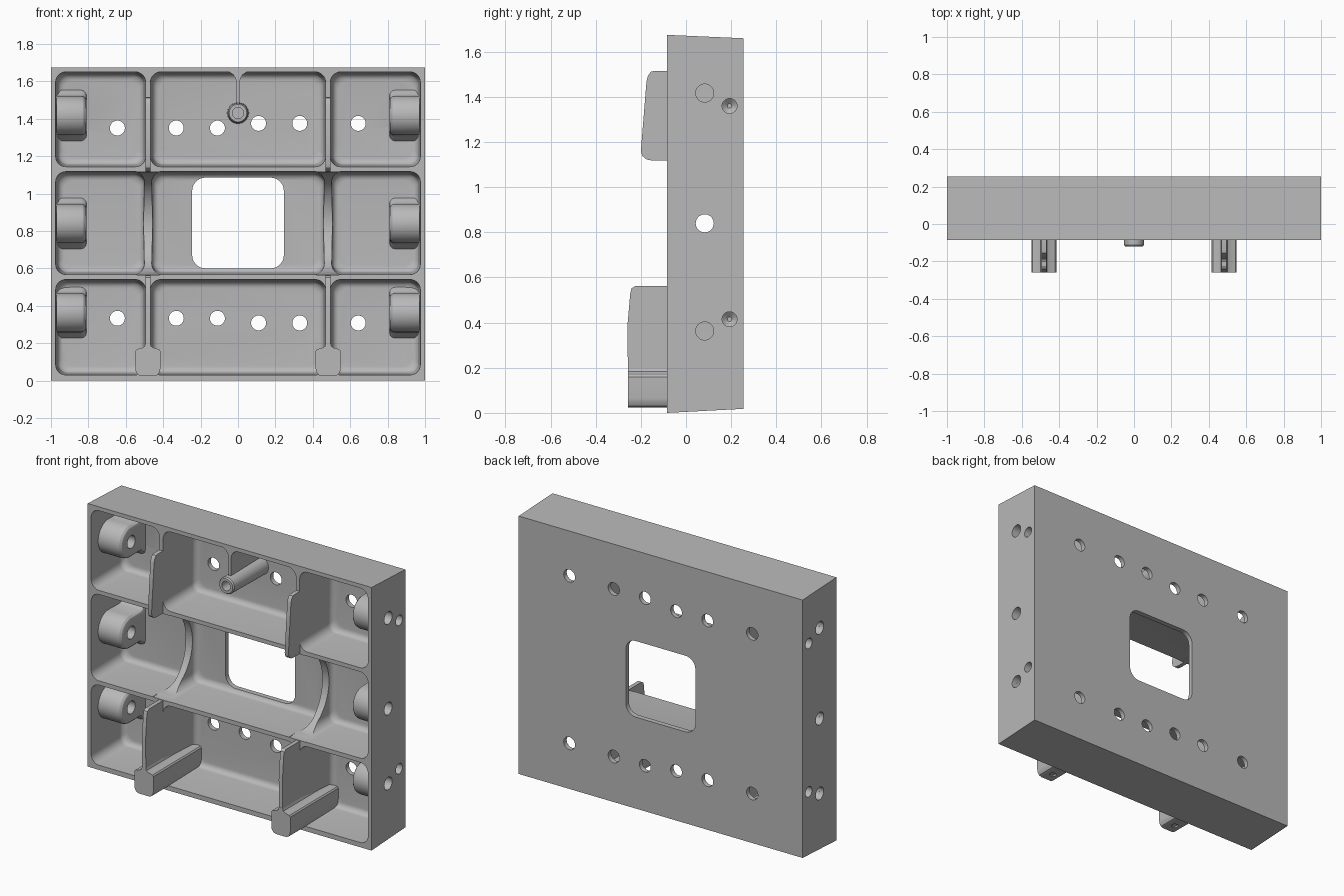
import bpy, bmesh
from math import sin, cos, pi
from mathutils import Vector

cube = bpy.data.objects.get("Cube")
if cube:
    bpy.data.objects.remove(cube)

grey = bpy.data.materials.new("plain_grey")
grey.use_nodes = True
colour = (0.48, 0.48, 0.48, 1)
grey.diffuse_color = colour
grey.node_tree.nodes["Principled BSDF"].inputs["Base Color"].default_value = colour

FRONT, FLOOR, BACK = -0.085, 0.225, 0.255
RIB_X = 0.482
BOSS_Y, BOSS_Z, BOSS_R = 0.083, (0.363, 0.84, 1.417), 0.105


def loft(bm, rings):
    """Skin a stack of equal rings and cap both ends."""
    loops = [[bm.verts.new(p) for p in ring] for ring in rings]
    n = len(loops[0])
    faces = [bm.faces.new((a[i], a[(i + 1) % n], b[(i + 1) % n], b[i]))
             for a, b in zip(loops, loops[1:]) for i in range(n)]
    faces += [bm.faces.new(loops[0][::-1]), bm.faces.new(loops[-1])]
    bmesh.ops.recalc_face_normals(bm, faces=faces)


def place(axis, d, pts):
    """Put 2D points on a plane across the x, y or z axis."""
    make = {"x": lambda a, b: (d, a, b), "y": lambda a, b: (a, d, b),
            "z": lambda a, b: (a, b, d)}[axis]
    return [Vector(make(a, b)) for a, b in pts]


def circle(u, v, r, n=32):
    return [(u + r * cos(2 * pi * i / n), v + r * sin(2 * pi * i / n)) for i in range(n)]


def rounded_rect(x0, x1, z0, z1, r, steps=7):
    corners = ((x1 - r, z1 - r), (x0 + r, z1 - r), (x0 + r, z0 + r), (x1 - r, z0 + r))
    return [(cx + r * cos((q + i / steps) * pi / 2), cz + r * sin((q + i / steps) * pi / 2))
            for q, (cx, cz) in enumerate(corners) for i in range(steps + 1)]


def prism(bm, axis, d0, d1, pts):
    loft(bm, [place(axis, d0, pts), place(axis, d1, pts)])


def finish(name, bm):
    mesh = bpy.data.meshes.new(name)
    bm.to_mesh(mesh)
    bm.free()
    mesh.materials.append(grey)
    obj = bpy.data.objects.new(name, mesh)
    bpy.context.collection.objects.link(obj)
    return obj


def cut(obj, *cutters):
    for cutter in cutters:
        mod = obj.modifiers.new("cut", "BOOLEAN")
        mod.operation, mod.solver, mod.object = "DIFFERENCE", "EXACT", cutter
    bpy.context.view_layer.update()
    graph = bpy.context.evaluated_depsgraph_get()
    mesh = bpy.data.meshes.new_from_object(obj.evaluated_get(graph))
    obj.modifiers.clear()
    obj.data = mesh


# Pocket cutter: drafted cells with a filleted floor
bm = bmesh.new()
fillet = 0.035
levels = [(-0.2, -0.004), (FRONT, 0), (FLOOR - fillet, 0.01)]
levels += [(FLOOR - fillet + fillet * sin(t * pi / 12), 0.01 + fillet * (1 - cos(t * pi / 12)))
           for t in range(1, 7)]
for x0, x1 in ((-0.975, -0.494), (-0.468, 0.468), (0.494, 0.975)):
    for z0, z1 in ((0.03, 0.54), (0.567, 1.117), (1.143, 1.65)):
        loft(bm, [place("y", y, rounded_rect(x0 + k, x1 - k, z0 + k, z1 - k, 0.055))
                  for y, k in levels])
pockets = finish("pocket_cutter", bm)

# Drill cutter: window, plate holes, side holes and rib scoops
bm = bmesh.new()
prism(bm, "y", 0.1, 0.4, rounded_rect(-0.245, 0.245, 0.6, 1.085, 0.07))
for x, drop in ((-0.645, 0), (-0.33, 0), (-0.11, 0), (0.11, 0.025), (0.33, 0.025), (0.643, 0.025)):
    for z in (0.333 - drop, 1.35 + drop):
        prism(bm, "y", 0.15, 0.4, circle(x, z, 0.04))
for s in (-1, 1):
    for z in BOSS_Z:
        prism(bm, "x", s * 0.7, s * 1.1, circle(BOSS_Y, z, 0.04))
    for z in (0.415, 1.36):
        loft(bm, [place("x", s * x, circle(0.193, z, r))
                  for x, r in ((1.1, 0.033), (0.92, 0.033), (0.9, 0.01))])
    prism(bm, "x", s * 0.42, s * 0.54, circle(-0.08, 0.84, 0.275, 72))
drills = finish("drill_cutter", bm)

# Tapered block hollowed out from the front
bm = bmesh.new()
prism(bm, "x", -1, 1, [(FRONT, 0), (BACK, 0.018), (BACK, 1.66), (FRONT, 1.675)])
frame = finish("frame", bm)
cut(frame, pockets, drills)
parts = [frame]

# Side bosses: arch sections flaring into the floor, rounded at the inner end
for s, side in ((1, "left"), (-1, "right")):
    for z, level in zip(BOSS_Z, ("lower", "middle", "upper")):
        bm = bmesh.new()
        rings = []
        for x, k in ((0.97, 0), (0.84, 0), (0.825, 0.004), (0.814, 0.015), (0.81, 0.03)):
            r = BOSS_R - k
            half = [(0.235, r + 0.035), (0.222, r + 0.03), (0.205, r + 0.01), (0.185, r)]
            arch = [(BOSS_Y - r * sin(i * pi / 20), z + r * cos(i * pi / 20)) for i in range(21)]
            pts = [(y, z + h) for y, h in half] + arch + [(y, z - h) for y, h in half[::-1]]
            rings.append(place("x", s * x, pts))
        loft(bm, rings)
        boss = finish(f"{side}_{level}_boss", bm)
        cut(boss, drills)
        parts.append(boss)

# Raised rib edges and feet
upper = [(-0.08, 1.118), (-0.15, 1.118), (-0.175, 1.123), (-0.193, 1.138), (-0.2, 1.16),
         (-0.175, 1.47), (-0.168, 1.495), (-0.155, 1.512), (-0.14, 1.515), (-0.08, 1.515)]
lower = [(-0.08, 0.03), (-0.255, 0.03), (-0.26, 0.38), (-0.247, 0.53), (-0.241, 0.552),
         (-0.225, 0.562), (-0.08, 0.562)]
half_foot = [(0.035, 0.024), (0.053, 0.03), (0.064, 0.048), (0.067, 0.065), (0.067, 0.158),
             (0.06, 0.167), (0.03, 0.175), (0.018, 0.183), (0.012, 0.2)]
bm = bmesh.new()
for s in (-1, 1):
    prism(bm, "z", -0.1, 0.07, circle(s * RIB_X, -0.19, 0.02, 20))
foot_holes = finish("foot_hole_cutter", bm)
for s, side in ((1, "left"), (-1, "right")):
    for label, profile in (("upper", upper), ("lower", lower)):
        bm = bmesh.new()
        prism(bm, "x", s * (RIB_X - 0.013), s * (RIB_X + 0.013), profile)
        parts.append(finish(f"{side}_{label}_rib", bm))
    bm = bmesh.new()
    outline = half_foot + [(-x, z) for x, z in half_foot[::-1]]
    prism(bm, "y", -0.258, FLOOR + 0.005, [(s * RIB_X + x, z) for x, z in outline])
    foot = finish(f"{side}_foot", bm)
    cut(foot, foot_holes)
    parts.append(foot)

# Hollow centre post and the web tying it to the top wall
bm = bmesh.new()
loft(bm, [place("y", y, circle(0, 1.43, r)) for y, r in
          ((0.23, 0.058), (-0.112, 0.053), (-0.12, 0.047), (-0.12, 0.03), (0, 0.03))])
parts.append(finish("centre_post", bm))
bm = bmesh.new()
half_web = [(0.008, 1.475), (0.008, 1.59), (0.013, 1.615), (0.025, 1.635), (0.045, 1.648),
            (0.06, 1.655)]
prism(bm, "y", FRONT + 0.002, 0.23, half_web + [(-x, z) for x, z in half_web[::-1]])
parts.append(finish("centre_web", bm))

# Remove the cutters and smooth the rounded faces
for cutter in (pockets, drills, foot_holes):
    bpy.data.objects.remove(cutter)
bpy.ops.object.select_all(action="DESELECT")
for part in parts:
    part.select_set(True)
bpy.context.view_layer.objects.active = frame
bpy.ops.object.shade_smooth_by_angle(angle=pi / 6)
